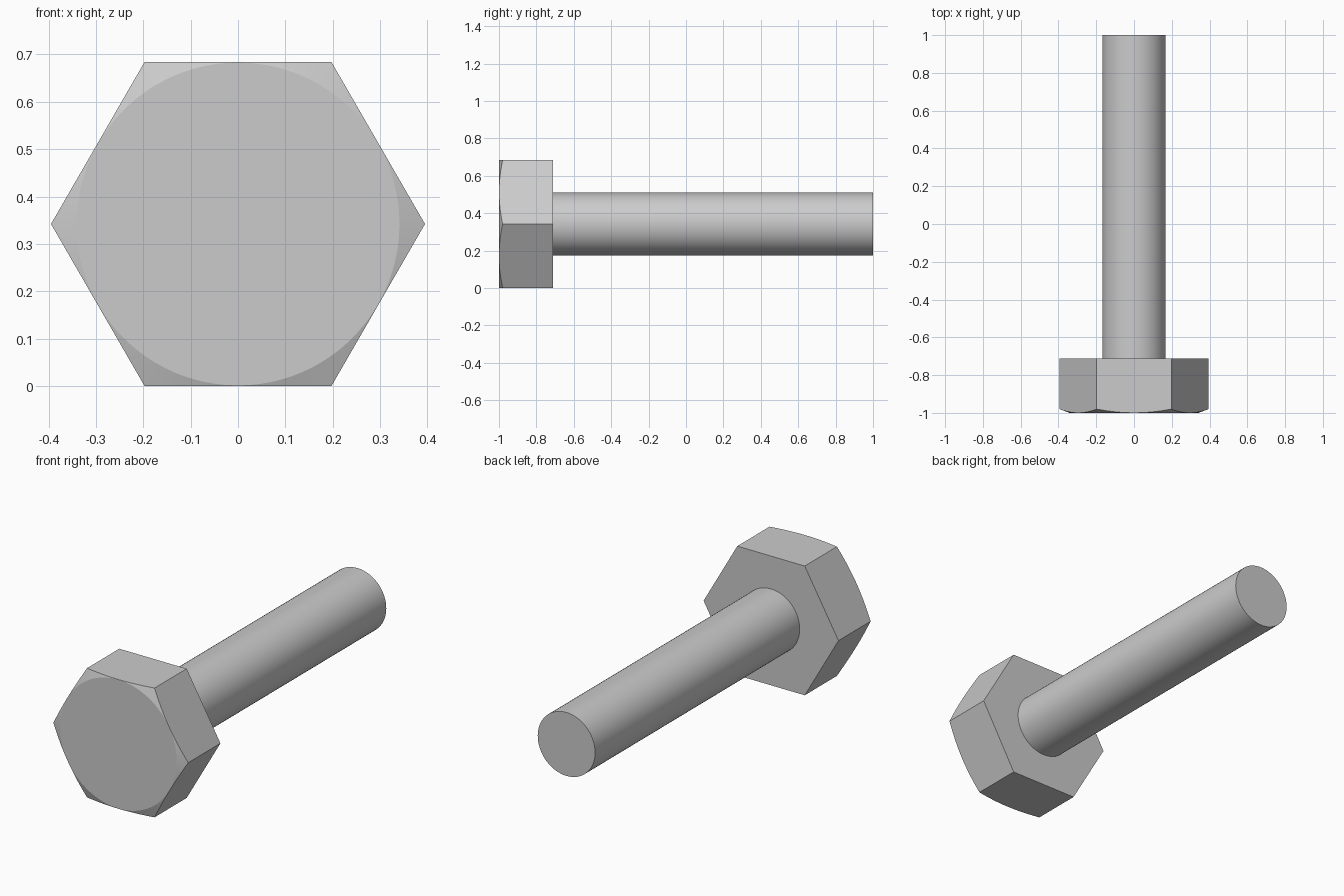
import bpy, bmesh, math

if "Cube" in bpy.data.objects:
    bpy.data.objects.remove(bpy.data.objects["Cube"])

A = 0.342                 # half the width across flats, also the axis height
CAP_R = 0.341             # flat circle on the head face
Y_FACE, Y_UNDER, Y_END = -1.0, -0.711, 1.0
SHANK_R = 0.168
SLOPE = 0.37              # chamfer rise per unit of radius
STEPS = 16                # segments per hexagon side


def point(r, angle, y):
    return (r * math.cos(angle), y, A + r * math.sin(angle))


def finish(name, bm):
    bmesh.ops.recalc_face_normals(bm, faces=bm.faces[:])
    mesh = bpy.data.meshes.new(name)
    bm.to_mesh(mesh)
    bm.free()
    obj = bpy.data.objects.new(name, mesh)
    bpy.context.collection.objects.link(obj)
    bpy.ops.object.select_all(action='DESELECT')
    obj.select_set(True)
    bpy.context.view_layer.objects.active = obj
    bpy.ops.object.shade_smooth_by_angle(angle=math.radians(12))


# Hexagonal head with a conical chamfer on its front face
bm = bmesh.new()
n = 6 * STEPS
cap, rim = [], []
for i in range(n):
    ang = i * math.tau / n
    r = A / math.cos(ang % (math.pi / 3) - math.pi / 6)
    cap.append(bm.verts.new(point(CAP_R, ang, Y_FACE)))
    rim.append(bm.verts.new(point(r, ang, Y_FACE + (r - CAP_R) * SLOPE)))
under = [bm.verts.new(point(A / math.cos(math.pi / 6), k * math.pi / 3, Y_UNDER))
         for k in range(6)]
bm.faces.new(cap)
bm.faces.new(under)
for i in range(n):
    j = (i + 1) % n
    bm.faces.new((cap[i], cap[j], rim[j], rim[i]))
for k in range(6):
    arc = [rim[(k * STEPS + s) % n] for s in range(STEPS + 1)]
    bm.faces.new(arc + [under[(k + 1) % 6], under[k]])
finish("bolt_head", bm)

# Plain round shank
bm = bmesh.new()
m = 64
rings = [[bm.verts.new(point(SHANK_R, i * math.tau / m, y)) for i in range(m)]
         for y in (Y_UNDER, Y_END)]
for i in range(m):
    j = (i + 1) % m
    bm.faces.new((rings[0][i], rings[0][j], rings[1][j], rings[1][i]))
for ring in rings:
    bm.faces.new(ring)
finish("bolt_shank", bm)
